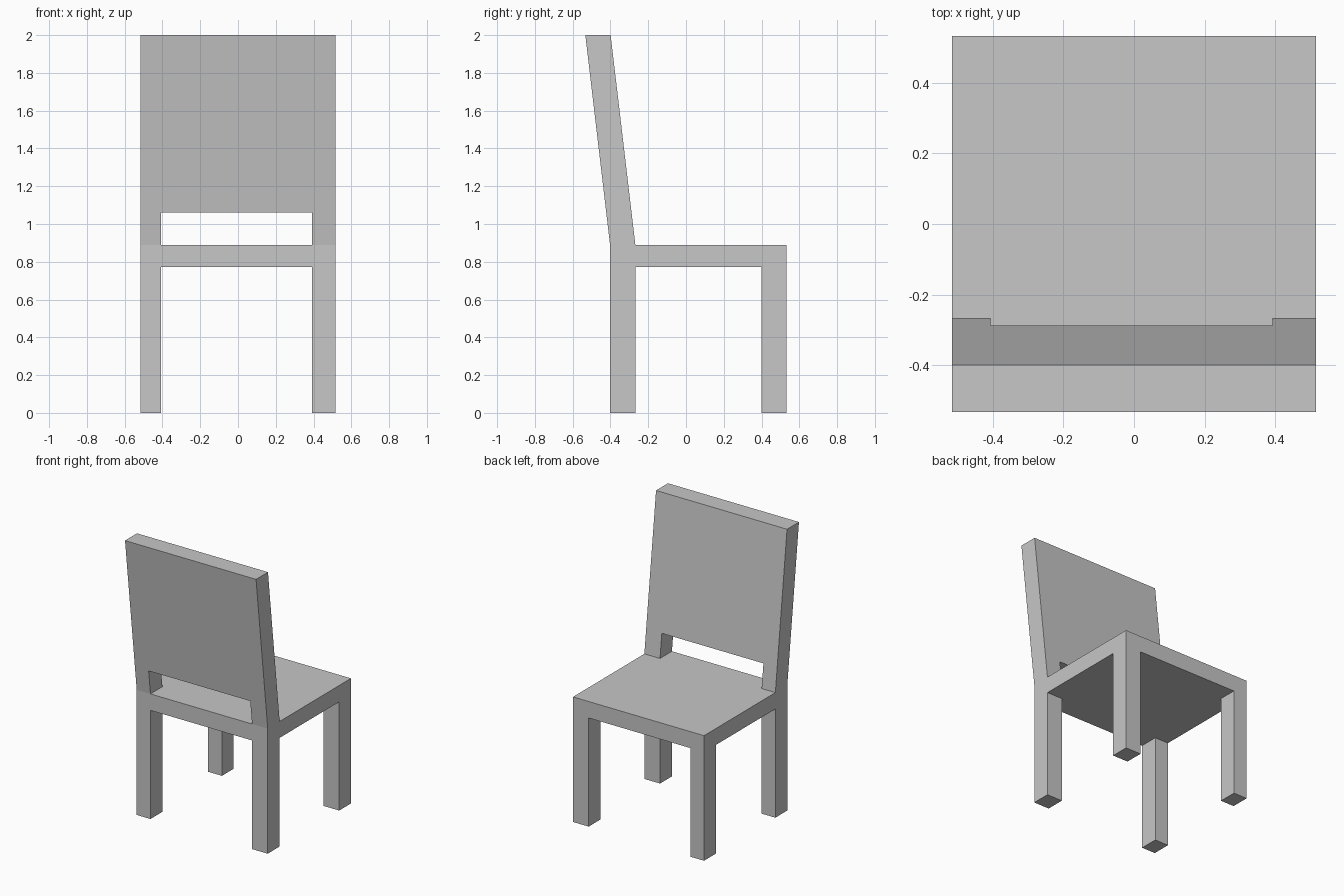
import bpy
import bmesh

cube = bpy.data.objects.get("Cube")
if cube:
    bpy.data.objects.remove(cube, do_unlink=True)

# Overall sizes
HALF_W, HALF_D = 0.515, 0.533
GAP_LEFT, GAP_RIGHT = 0.392, -0.407      # inner faces of legs and posts
BACK_Y, POST_Y, FRONT_Y = -0.402, -0.268, 0.401
SEAT_LOW, SEAT_TOP, SLOT_TOP, TOP = 0.772, 0.889, 1.06, 2.0

GREY = (0.57, 0.57, 0.57, 1)
grey = bpy.data.materials.new("plain_grey")
grey.use_nodes = True
grey.diffuse_color = GREY
grey.node_tree.nodes["Principled BSDF"].inputs["Base Color"].default_value = GREY


def prism(name, outline, near, far):
    """Solid with an x-z outline; near and far give y at a height."""
    bm = bmesh.new()
    front = [bm.verts.new((x, near(z), z)) for x, z in outline]
    rear = [bm.verts.new((x, far(z), z)) for x, z in outline]
    bm.faces.new(front)
    bm.faces.new(rear[::-1])
    for i in range(len(outline)):
        j = (i + 1) % len(outline)
        bm.faces.new((front[j], front[i], rear[i], rear[j]))
    bmesh.ops.recalc_face_normals(bm, faces=bm.faces)
    mesh = bpy.data.meshes.new(name)
    bm.to_mesh(mesh)
    bm.free()
    mesh.materials.append(grey)
    obj = bpy.data.objects.new(name, mesh)
    bpy.context.collection.objects.link(obj)
    return obj


def box(name, x0, x1, y0, y1, z0, z1):
    outline = [(x0, z0), (x1, z0), (x1, z1), (x0, z1)]
    return prism(name, outline, lambda z: y0, lambda z: y1)


# Seat slab
box("seat", -HALF_W, HALF_W, BACK_Y, HALF_D, SEAT_LOW, SEAT_TOP)

# Four legs
for side, x0, x1 in (("right", -HALF_W, GAP_RIGHT), ("left", GAP_LEFT, HALF_W)):
    box("backrest_side_leg_" + side, x0, x1, BACK_Y, POST_Y, 0, SEAT_LOW)
    box("open_side_leg_" + side, x0, x1, FRONT_Y, HALF_D, 0, SEAT_LOW)


# Leaning backrest with a slot above the seat
def lean(y):
    slope = (BACK_Y + HALF_D) / (TOP - SEAT_TOP)
    return lambda z: y - slope * (z - SEAT_TOP)


arch = [(-HALF_W, SEAT_TOP), (GAP_RIGHT, SEAT_TOP), (GAP_RIGHT, SLOT_TOP),
        (GAP_LEFT, SLOT_TOP), (GAP_LEFT, SEAT_TOP), (HALF_W, SEAT_TOP),
        (HALF_W, TOP), (-HALF_W, TOP)]
prism("backrest", arch, lean(BACK_Y), lean(POST_Y))
